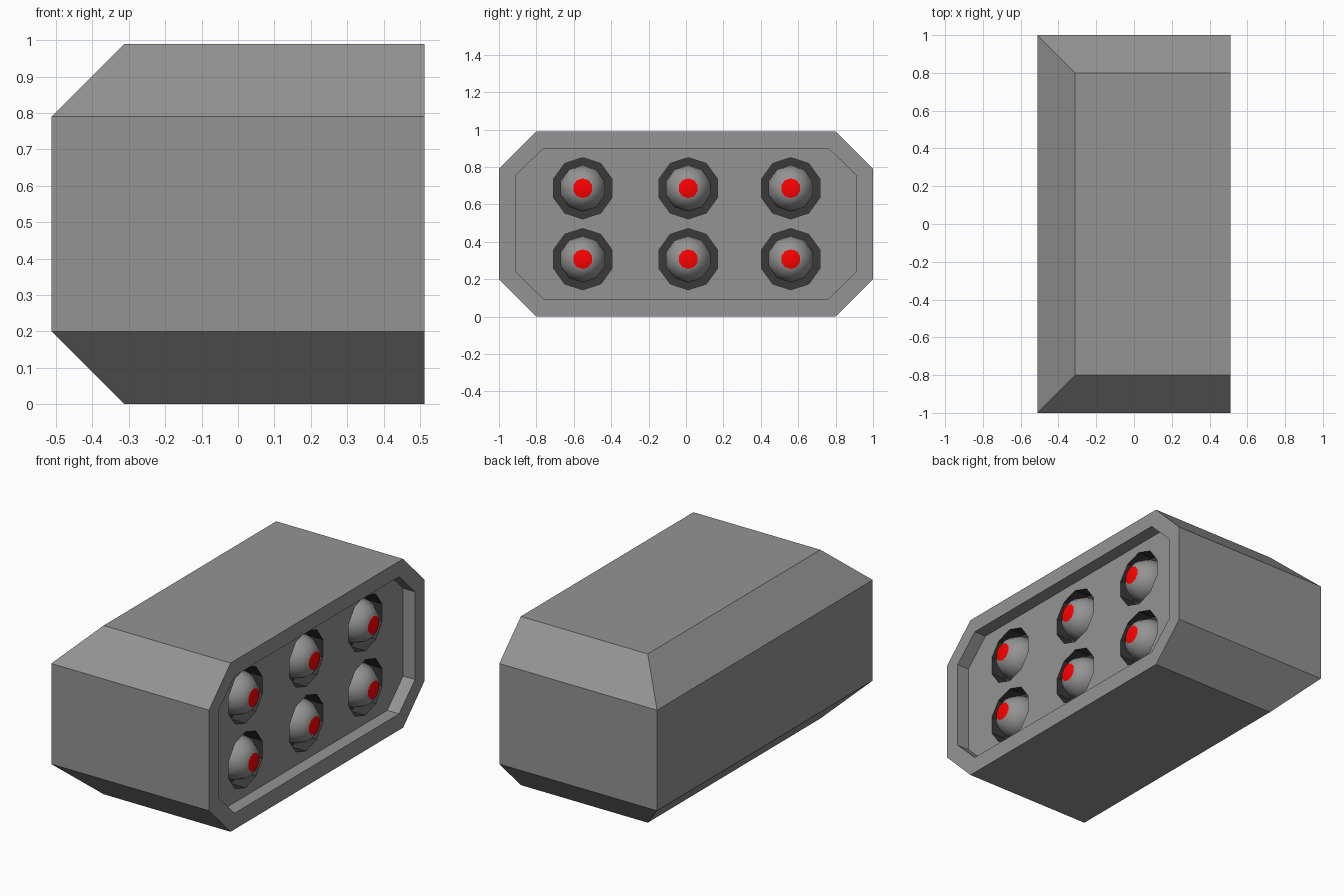
import bpy, bmesh
from math import pi, sin, cos, radians

if "Cube" in bpy.data.objects:
    bpy.data.objects.remove(bpy.data.objects["Cube"])

ROWS = (0.307, 0.686)
COLS = (-0.552, 0.012, 0.56)
FLOOR = 0.435      # x of the recessed front panel
TUBE_END = 0.34    # x of the tube bottoms


def material(name, color):
    mat = bpy.data.materials.new(name)
    mat.diffuse_color = color
    mat.use_nodes = True
    mat.node_tree.nodes["Principled BSDF"].inputs["Base Color"].default_value = mat.diffuse_color
    return mat


GREY = material("grey", (0.294, 0.294, 0.294, 1))
DARK = material("dark_grey", (0.041, 0.041, 0.041, 1))
RED = material("red", (1, 0, 0, 1))


def finish(bm, name, mat, fix=True):
    if fix:
        bmesh.ops.recalc_face_normals(bm, faces=bm.faces)
    me = bpy.data.meshes.new(name)
    bm.to_mesh(me)
    bm.free()
    me.materials.append(mat)
    ob = bpy.data.objects.new(name, me)
    bpy.context.collection.objects.link(ob)
    return ob


def loft(bm, rings, cap_start=True, cap_end=True):
    loops = [[bm.verts.new(p) for p in ring] for ring in rings]
    n = len(loops[0])
    for a, b in zip(loops, loops[1:]):
        for i in range(n):
            j = (i + 1) % n
            bm.faces.new((a[i], a[j], b[j], b[i]))
    if cap_start:
        bm.faces.new(loops[0][::-1])
    if cap_end:
        bm.faces.new(loops[-1])


def ring(x, r, y, z, n=10):
    return [(x, y + r * cos(pi / 2 + 2 * pi * i / n), z + r * sin(pi / 2 + 2 * pi * i / n))
            for i in range(n)]


def at_each_tube(name, profile, mat, start=False, smooth=False):
    bm = bmesh.new()
    for z in ROWS:
        for y in COLS:
            loft(bm, [ring(x, r, y, z) for x, r in profile], cap_start=start)
    ob = finish(bm, name, mat, fix=False)
    if smooth:
        bpy.ops.object.select_all(action='DESELECT')
        ob.select_set(True)
        bpy.context.view_layer.objects.active = ob
        bpy.ops.object.shade_smooth_by_angle(angle=radians(40))
    return ob


# Housing: stacked rectangles, chamfered at the back and both sides
bm = bmesh.new()
loft(bm, [[(xb, -y, z), (0.512, -y, z), (0.512, y, z), (xb, y, z)]
          for xb, y, z in ((-0.312, 0.8, 0), (-0.512, 1, 0.2), (-0.512, 1, 0.79), (-0.312, 0.8, 0.99))])
housing = finish(bm, "housing", GREY)

# Cutters: shallow octagonal recess, then six tubes
half = [(0.91, 0.24), (0.91, 0.755), (0.762, 0.9), (-0.762, 0.9)]
octagon = half + [(-0.91, 0.755), (-0.91, 0.24), (-0.762, 0.095), (0.762, 0.095)]
bm = bmesh.new()
loft(bm, [[(x, y, z) for y, z in octagon] for x in (FLOOR, 0.7)])
cutters = [finish(bm, "recess_cutter", GREY),
           at_each_tube("tube_cutter", [(TUBE_END, 0.164), (0.6, 0.164)], GREY, start=True)]
for cutter in cutters:
    cutter.hide_render = True
    mod = housing.modifiers.new(cutter.name, 'BOOLEAN')
    mod.operation = 'DIFFERENCE'
    mod.solver = 'EXACT'
    mod.object = cutter
    bpy.context.view_layer.objects.active = housing
    bpy.ops.object.modifier_apply(modifier=mod.name)
    bpy.data.objects.remove(cutter)

# Dark tube interiors: faces that reach the tube bottoms
me = housing.data
me.materials.clear()
me.materials.append(GREY)
me.materials.append(DARK)
for face in me.polygons:
    deepest = min(me.vertices[v].co.x for v in face.vertices)
    face.material_index = int(abs(deepest - TUBE_END) < 0.01)

# Rounded noses with red tips
dome = [(0.375 + 0.125 * sin(radians(t)), 0.125 * cos(radians(t))) for t in (0, 16, 32, 48, 65)]
at_each_tube("rocket_nose", [(TUBE_END, 0.125)] + dome[:-1] + [dome[-1]], GREY, smooth=True)
at_each_tube("rocket_tip", [dome[-1], (0.494, 0.03)], RED, smooth=True)
